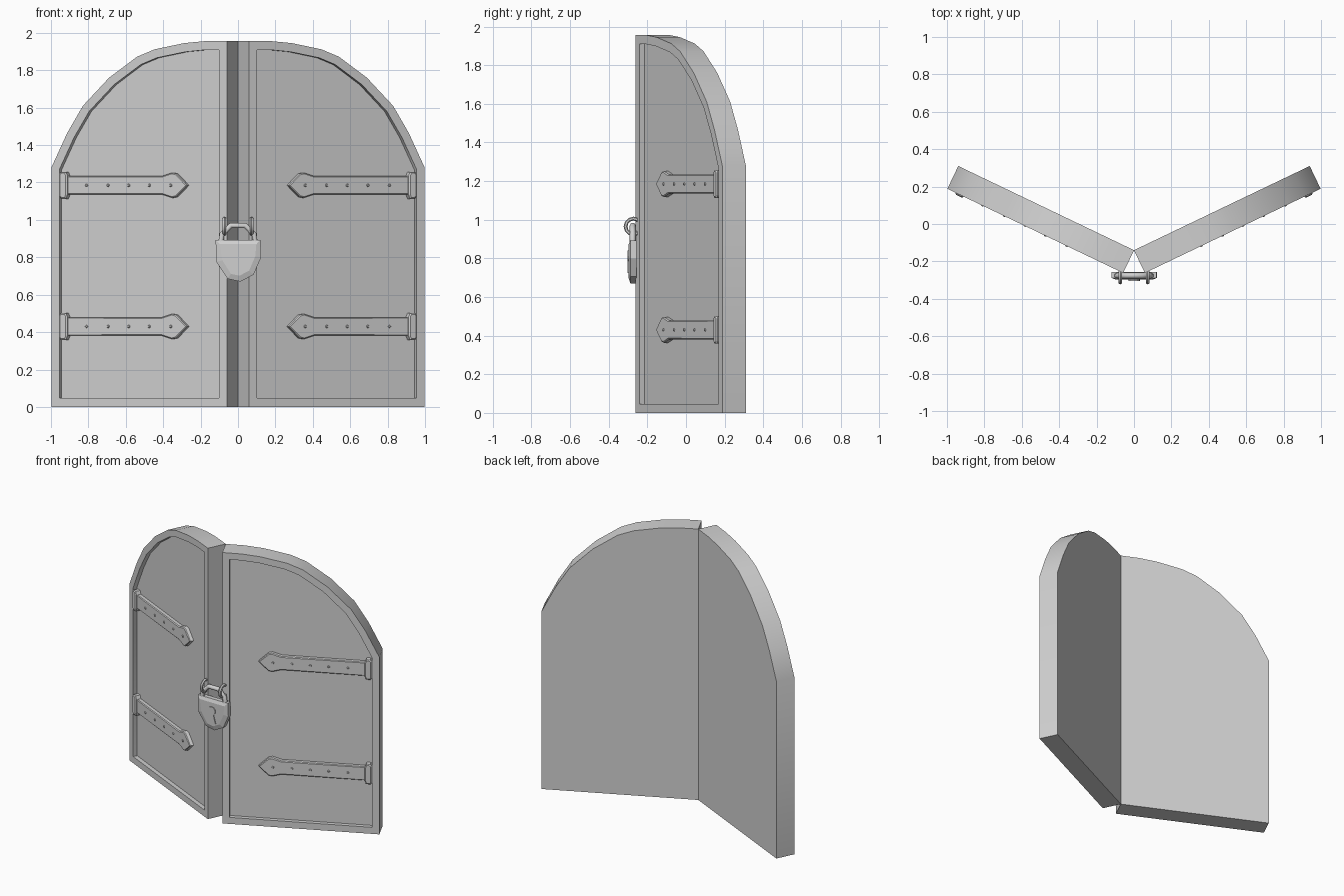
import bpy, bmesh, math
from mathutils import Matrix, Vector

if "Cube" in bpy.data.objects:
    bpy.data.objects.remove(bpy.data.objects["Cube"])

grey = bpy.data.materials.new("plain_grey")
grey.diffuse_color = (0.63, 0.63, 0.63, 1)
grey.use_nodes = True
grey.node_tree.nodes["Principled BSDF"].inputs["Base Color"].default_value = grey.diffuse_color


def finish(name, bm, matrix=None, smooth=False):
    if matrix:
        bmesh.ops.transform(bm, matrix=matrix, verts=bm.verts)
    bmesh.ops.recalc_face_normals(bm, faces=bm.faces)
    me = bpy.data.meshes.new(name)
    bm.to_mesh(me)
    bm.free()
    ob = bpy.data.objects.new(name, me)
    bpy.context.collection.objects.link(ob)
    me.materials.append(grey)
    if smooth:
        bpy.context.view_layer.objects.active = ob
        ob.select_set(True)
        bpy.ops.object.shade_smooth_by_angle(angle=math.radians(35))
        ob.select_set(False)
    return ob


def slab(bm, outline, low, high):
    """Extrude an outline from low to high along local z; returns the front face."""
    base = bm.faces.new([bm.verts.new((x, y, low)) for x, y in outline])
    ext = bmesh.ops.extrude_face_region(bm, geom=[base], use_keep_orig=True)["geom"]
    bmesh.ops.translate(bm, vec=(0, 0, high - low),
                        verts=[g for g in ext if isinstance(g, bmesh.types.BMVert)])
    bmesh.ops.recalc_face_normals(bm, faces=bm.faces)
    return [g for g in ext if isinstance(g, bmesh.types.BMFace)][0]


def leaf_matrix(side):
    # local x runs along the door, y is up, z points out of its front
    return Matrix(((side * 0.902, 0, side * 0.432, side * 0.058),
                   (0.432, 0, -0.902, -0.262),
                   (0, 1, 0, 0),
                   (0, 0, 0, 1)))


door = [(0, 0), (1.042, 0), (1.042, 1.28), (0.948, 1.465), (0.855, 1.61),
        (0.70, 1.76), (0.535, 1.872), (0.43, 1.912), (0.255, 1.945),
        (0.13, 1.956), (0, 1.957)]
strap = [(0.24, 0), (0.305, 0.062), (0.33, 0.067), (0.39, 0.049), (0.96, 0.049),
         (0.96, -0.049), (0.39, -0.049), (0.33, -0.067), (0.305, -0.062)]
cuff = [(0.945, 0.05), (0.955, 0.072), (0.982, 0.072), (0.993, 0.06),
        (0.993, -0.06), (0.982, -0.072), (0.955, -0.072), (0.945, -0.05)]

for side, label in ((-1, "left"), (1, "right")):
    m = leaf_matrix(side)

    # door leaf with a sunken front panel
    bm = bmesh.new()
    front = slab(bm, door, -0.135, 0)
    bmesh.ops.inset_individual(bm, faces=[front], thickness=0.047, use_even_offset=True)
    panel = bmesh.ops.extrude_discrete_faces(bm, faces=[front])["faces"][0]
    bmesh.ops.translate(bm, vec=(0, 0, -0.03), verts=panel.verts)
    finish(label + "_door", bm, m, smooth=True)

    for z, level in ((0.43, "lower"), (1.185, "upper")):
        place = m @ Matrix.Translation((0, z, 0))

        # pointed hinge strap with a softened rim
        bm = bmesh.new()
        top = slab(bm, strap, -0.031, -0.006)
        bmesh.ops.inset_individual(bm, faces=[top], thickness=0.006, depth=0.005)
        finish(f"{label}_{level}_hinge_strap", bm, place)

        # cuff around the outer end
        bm = bmesh.new()
        top = slab(bm, cuff, -0.031, 0.003)
        bmesh.ops.inset_individual(bm, faces=[top], thickness=0.008, depth=0.006)
        finish(f"{label}_{level}_hinge_cuff", bm, place)

        # row of rivets
        bm = bmesh.new()
        for u in (0.335, 0.462, 0.584, 0.706, 0.834):
            bmesh.ops.create_cone(bm, cap_ends=True, segments=8, radius1=0.009,
                                  radius2=0.005, depth=0.006,
                                  matrix=Matrix.Translation((u, 0, 0.001)))
        finish(f"{label}_{level}_rivets", bm, place)

    # ring holding the padlock, standing in the y-z plane
    bm = bmesh.new()
    rings = []
    for i in range(12):
        a = 2 * math.pi * i / 12
        loop = []
        for j in range(6):
            b = 2 * math.pi * j / 6
            r = 0.041 + 0.01 * math.cos(b)
            loop.append(bm.verts.new((side * 0.073 + 0.01 * math.sin(b),
                                      -0.272 + r * math.cos(a),
                                      0.965 + r * math.sin(a))))
        rings.append(loop)
    for i in range(12):
        p, q = rings[i], rings[(i + 1) % 12]
        for j in range(6):
            k = (j + 1) % 6
            bm.faces.new((p[j], p[k], q[k], q[j]))
    finish(label + "_lock_ring", bm, smooth=True)

# padlock: local z points to the front
lock = Matrix(((1, 0, 0, 0), (0, 0, -1, 0), (0, 1, 0, 0), (0, 0, 0, 1)))
body = [(-0.12, 0.893), (0.12, 0.893), (0.124, 0.80), (0.083, 0.707),
        (0.013, 0.67), (-0.056, 0.685), (-0.115, 0.775)]
bm = bmesh.new()
face = slab(bm, body, 0.256, 0.288)
bmesh.ops.inset_individual(bm, faces=[face], thickness=0.032, depth=0.010)
finish("padlock_body", bm, lock)

# raised keyhole plate
hole = [(0.03 * math.cos(math.radians(a)), 0.812 + 0.03 * math.sin(math.radians(a)))
        for a in range(-60, 241, 30)]
hole += [(-0.028, 0.735), (0.033, 0.725)]
bm = bmesh.new()
slab(bm, hole, 0.296, 0.304)
finish("keyhole_plate", bm, lock)

# shackle: a hexagonal bar swept along an arch
cu = bpy.data.curves.new("shackle_path", "CURVE")
cu.dimensions = "3D"
cu.bevel_depth = 0.016
cu.bevel_resolution = 1
cu.use_fill_caps = True
arch = [(-0.092, 0.88), (-0.085, 0.925), (-0.038, 0.97),
        (0.038, 0.97), (0.085, 0.925), (0.092, 0.88)]
sp = cu.splines.new("POLY")
sp.points.add(len(arch) - 1)
for p, (x, z) in zip(sp.points, arch):
    p.co = (x, -0.276, z, 1)
cu.materials.append(grey)
bpy.context.collection.objects.link(bpy.data.objects.new("shackle", cu))
